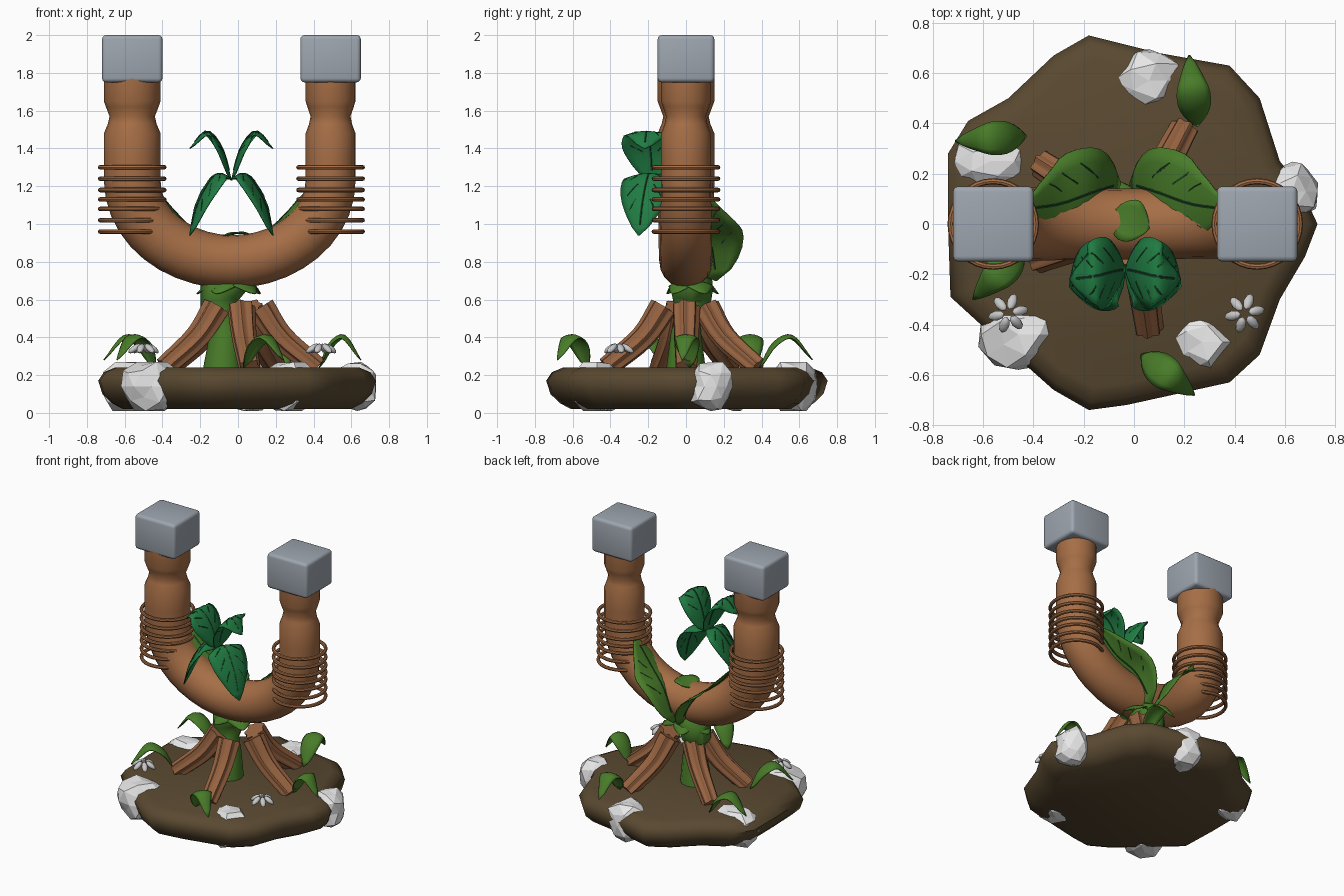
import bpy, bmesh, math, random
from mathutils import Vector, Matrix

random.seed(4)
if "Cube" in bpy.data.objects:
    bpy.data.objects.remove(bpy.data.objects["Cube"], do_unlink=True)


def material(name, rgb):
    m = bpy.data.materials.new(name)
    m.use_nodes = True
    m.diffuse_color = (*rgb, 1)
    m.node_tree.nodes["Principled BSDF"].inputs["Base Color"].default_value = (*rgb, 1)
    return m


BARK = material("bark_brown", (0.38, 0.155, 0.06))
ROOT = material("root_brown", (0.31, 0.125, 0.052))
SOIL = material("soil_brown", (0.1, 0.066, 0.03))
STEEL = material("cap_grey", (0.34, 0.38, 0.43))
STONE = material("stone_white", (0.8, 0.8, 0.8))
PETAL = material("petal_grey", (0.58, 0.58, 0.58))
LEAF = material("leaf_green", (0.065, 0.2, 0.022))
FERN = material("deep_green", (0.014, 0.2, 0.055))
VEIN = material("vein_green", (0.012, 0.07, 0.02))


def finish(bm, name, mat, angle=40):
    """Turn a bmesh into an object; angle 0 keeps it flat."""
    bmesh.ops.recalc_face_normals(bm, faces=bm.faces)
    mesh = bpy.data.meshes.new(name)
    bm.to_mesh(mesh)
    bm.free()
    mesh.materials.append(mat)
    ob = bpy.data.objects.new(name, mesh)
    bpy.context.collection.objects.link(ob)
    if angle:
        bpy.ops.object.select_all(action='DESELECT')
        ob.select_set(True)
        bpy.context.view_layer.objects.active = ob
        bpy.ops.object.shade_smooth_by_angle(angle=math.radians(angle))
    return ob


def loft(bm, rings, closed=True):
    """Skin rings of points; closed rings get end caps."""
    vs = [[bm.verts.new(p) for p in r] for r in rings]
    n = len(vs[0])
    for a, b in zip(vs, vs[1:]):
        for i in range(n if closed else n - 1):
            j = (i + 1) % n
            bm.faces.new((a[i], a[j], b[j], b[i]))
    if closed:
        bm.faces.new(vs[0])
        bm.faces.new(vs[-1])


def spline(pts, t):
    """Point on a smooth curve through pts, t from 0 to 1."""
    pts = [Vector(p) for p in pts]
    pts = [2 * pts[0] - pts[1]] + pts + [2 * pts[-1] - pts[-2]]
    s = max(0, min(t, 1)) * (len(pts) - 3)
    i = min(int(s), len(pts) - 4)
    a, b, c, d = pts[i:i + 4]
    f = s - i
    return 0.5 * (2 * b + (c - a) * f + (2 * a - 5 * b + 4 * c - d) * f ** 2
                  + (3 * b - a - 3 * c + d) * f ** 3)


def sweep(bm, path, radii, side, sides=16, rib=0.0, ribs=6):
    """Round or ribbed tube along a path, with one radius per point."""
    path = [Vector(p) for p in path]
    rings = []
    for k, p in enumerate(path):
        tan = (path[min(k + 1, len(path) - 1)] - path[max(k - 1, 0)]).normalized()
        n = tan.cross(Vector(side)).normalized()
        s = n.cross(tan)
        ring = []
        for i in range(sides):
            a = math.tau * i / sides
            r = radii[k] * (1 + rib * math.cos(ribs * a))
            ring.append(p + r * (math.cos(a) * s + math.sin(a) * n))
        rings.append(ring)
    loft(bm, rings)


def leaf(name, pts, width, side, mat=LEAF, cup=0.25, veins=False):
    """Pointed leaf curved along pts, with optional raised veins."""
    side = Vector(side).normalized()

    def at(t, u):
        p = spline(pts, t)
        tan = (spline(pts, t + 0.02) - spline(pts, t - 0.02)).normalized()
        s = (side - tan * side.dot(tan)).normalized()
        n = s.cross(tan)
        n = n if n.z >= 0 else -n
        w = width * (0.03 + max(0, math.sin(math.pi * t ** 0.85)) ** 0.8)
        return p + s * (u * w) - n * (cup * u * u * w)

    bm = bmesh.new()
    steps = 12
    loft(bm, [[at(k / steps, u / 3) for u in range(-3, 4)] for k in range(steps + 1)], False)
    ob = finish(bm, name, mat, 60)
    mod = ob.modifiers.new("thickness", 'SOLIDIFY')
    mod.thickness, mod.offset = 0.006, 0
    if veins:
        bm = bmesh.new()
        sweep(bm, [at(k / 10, 0) for k in range(1, 10)], [0.007] * 9, side, 5)
        for t in (0.3, 0.48, 0.64):
            for sg in (-1, 1):
                line = [at(t + 0.12 * f, sg * (0.3 + 0.4 * f)) for f in (0, 0.5, 1)]
                sweep(bm, line, [0.005] * 3, (line[1] - line[0]).orthogonal(), 5)
        finish(bm, name + "_veins", VEIN)


# Soil disc with an uneven rim
outline = [(-.18, .75), (.1, .68), (.38, .63), (.5, .5), (.58, .25), (.66, .15), (.73, 0),
           (.68, -.13), (.58, -.3), (.5, -.52), (.38, -.63), (-.03, -.72), (-.18, -.74),
           (-.32, -.66), (-.5, -.5), (-.73, -.29), (-.74, 0), (-.74, .28), (-.66, .41),
           (-.5, .5), (-.32, .67)]
bm = bmesh.new()
layers = ((.02, .82), (.05, .9), (.1, .97), (.17, 1), (.215, .96), (.24, .88))
loft(bm, [[(x * s, y * s, z) for x, y in outline] for z, s in layers])
finish(bm, "soil_base", SOIL, 50)

# Half-buried stones
stones = [(-.57, .25, .17, .12), (.06, .57, .16, .13), (.63, .13, .12, .12),
          (-.46, -.44, .16, .15), (.27, -.47, .15, .14)]
for x, y, rx, ry in stones:
    bm = bmesh.new()
    bmesh.ops.create_icosphere(bm, subdivisions=2, radius=1)
    for v in bm.verts:
        k = random.uniform(0.85, 1.1)
        v.co = (x + v.co.x * rx * k, y + v.co.y * ry * k,
                0.14 + max(-1, min(1, v.co.z * k * 1.15)) * 0.13)
    finish(bm, "stone", STONE, 0)

# Bent trunk: two kinked arms joined by a half ellipse
MID, HALF = -0.035, 0.525
kinks = [(1.77, 1), (1.65, 1), (1.62, .93), (1.57, .8), (1.53, .86), (1.48, 1), (1.35, 1)]
path, radii = [], []
for z, s in kinks:
    path.append((MID - HALF, 0, z))
    radii.append(0.15 * s)
for k in range(21):
    a = math.pi * k / 20
    path.append((MID - HALF * math.cos(a), 0, 1.23 - 0.43 * math.sin(a)))
    radii.append(0.15 - 0.018 * k / 20)
for z, s in reversed(kinks):
    path.append((MID + HALF, 0, z))
    radii.append(0.132 * s)
bm = bmesh.new()
sweep(bm, path, radii, (0, 1, 0), 20)
finish(bm, "bent_trunk", BARK, 35)

# Caps and wound rings on both arms
for sg in (-1, 1):
    x = MID + sg * HALF
    bm = bmesh.new()
    bmesh.ops.create_cube(bm, size=1, matrix=Matrix.Translation((x, 0, 1.875))
                          @ Matrix.Diagonal((0.32, 0.3, 0.25, 1)))
    bmesh.ops.bevel(bm, geom=bm.edges[:], offset=0.022, segments=3, profile=0.5, affect='EDGES')
    finish(bm, "arm_cap", STEEL)
    for z in (.96, 1.02, 1.08, 1.13, 1.18, 1.24, 1.3):
        bpy.ops.mesh.primitive_torus_add(location=(x, 0, z), major_radius=0.17, minor_radius=0.012,
                                         major_segments=32, minor_segments=8)
        ring = bpy.context.object
        ring.name = "arm_ring"
        ring.data.materials.append(BARK)
        bpy.ops.object.shade_smooth_by_angle()

# Green stem with a swollen collar
stem = [(-.08, 0, .23), (-.07, 0, .42), (-.08, .01, .52), (-.1, .03, .58),
        (-.1, .03, .64), (-.04, .04, .7), (-.02, .03, .76)]
bm = bmesh.new()
sweep(bm, stem, [.105, .08, .065, .1, .11, .1, .06], (0, 1, 0), 12)
finish(bm, "green_stem", LEAF)
for k in range(5):
    a = math.tau * k / 5 + 0.5
    c, s = math.cos(a), math.sin(a)
    leaf("collar_leaf", [(c * r - .04, s * r * .8 + .03, z) for r, z in
                         ((.03, .68), (.11, .69), (.18, .63))], .08, (-s, c, 0))

# Ribbed roots
for x, y in ((.06, -.42), (-.39, -.14), (-.37, .24), (.2, .38), (.42, .0)):
    end = Vector((x, y, 0))
    d = end.normalized()
    pts = [d * .12 + Vector((0, 0, .56)), d * .23 + Vector((0, 0, .4)),
           end + Vector((0, 0, .24))]
    bm = bmesh.new()
    sweep(bm, [spline(pts, k / 8) for k in range(9)], [.068 - .002 * k for k in range(9)],
          (-d.y, d.x, 0), 36, 0.12, 7)
    finish(bm, "root", ROOT, 45)

# Large leaves along the bend, and the hanging and rising deep green leaves
for sg in (-1, 1):
    def mirrored(pts):
        return [(MID + sg * x, y, z) for x, y, z in pts]
    leaf("broad_leaf", mirrored([(.02, .16, .7), (.12, .13, .9), (.26, .08, 1.02), (.4, .06, 1.18)]),
         .18, (sg * -.15, 1, 0), LEAF, .12, True)
    leaf("rising_leaf", mirrored([(.0, -.18, 1.23), (.05, -.19, 1.4), (.13, -.21, 1.49),
                                  (.22, -.22, 1.4)]), .14, (0, 1, 0), FERN, .2, True)
    leaf("hanging_leaf", mirrored([(.0, -.18, 1.24), (.08, -.2, 1.26), (.17, -.23, 1.12),
                                   (.22, -.25, .94)]), .14, (sg * .3, 1, 0), FERN, .2, True)
leaf("bend_leaf", [(-.08, .05, .925), (-.01, .01, .95), (.06, -.02, .945)], .085, (.2, 1, 0), LEAF, -.05)

# Arched leaves on the ground, from base to tip
ground = [((-.43, .35), (-.71, .33)), ((.25, .39), (.22, .67)), ((.03, -.52), (.24, -.68)),
          ((-.44, -.1), (-.64, -.3)), ((.43, .02), (.65, -.02))]
for (x0, y0), (x1, y1) in ground:
    pts = [(x0 + (x1 - x0) * f, y0 + (y1 - y0) * f, z)
           for f, z in ((0, .24), (.25, .37), (.62, .41), (1, .28))]
    leaf("ground_leaf", pts, .065, (y0 - y1, x1 - x0, 0), LEAF, .3)

# Six-petalled flowers
for x, y in ((-.5, -.355), (.44, -.355)):
    bm = bmesh.new()
    for k in range(6):
        m = (Matrix.Translation((x, y, .35)) @ Matrix.Rotation(math.tau * k / 6 + .2, 4, 'Z')
             @ Matrix.Rotation(.6, 4, 'Y') @ Matrix.Translation((.045, 0, .02))
             @ Matrix.Diagonal((.04, .02, .016, 1)))
        bmesh.ops.create_uvsphere(bm, u_segments=8, v_segments=6, radius=1, matrix=m)
    finish(bm, "flower", PETAL, 40)
